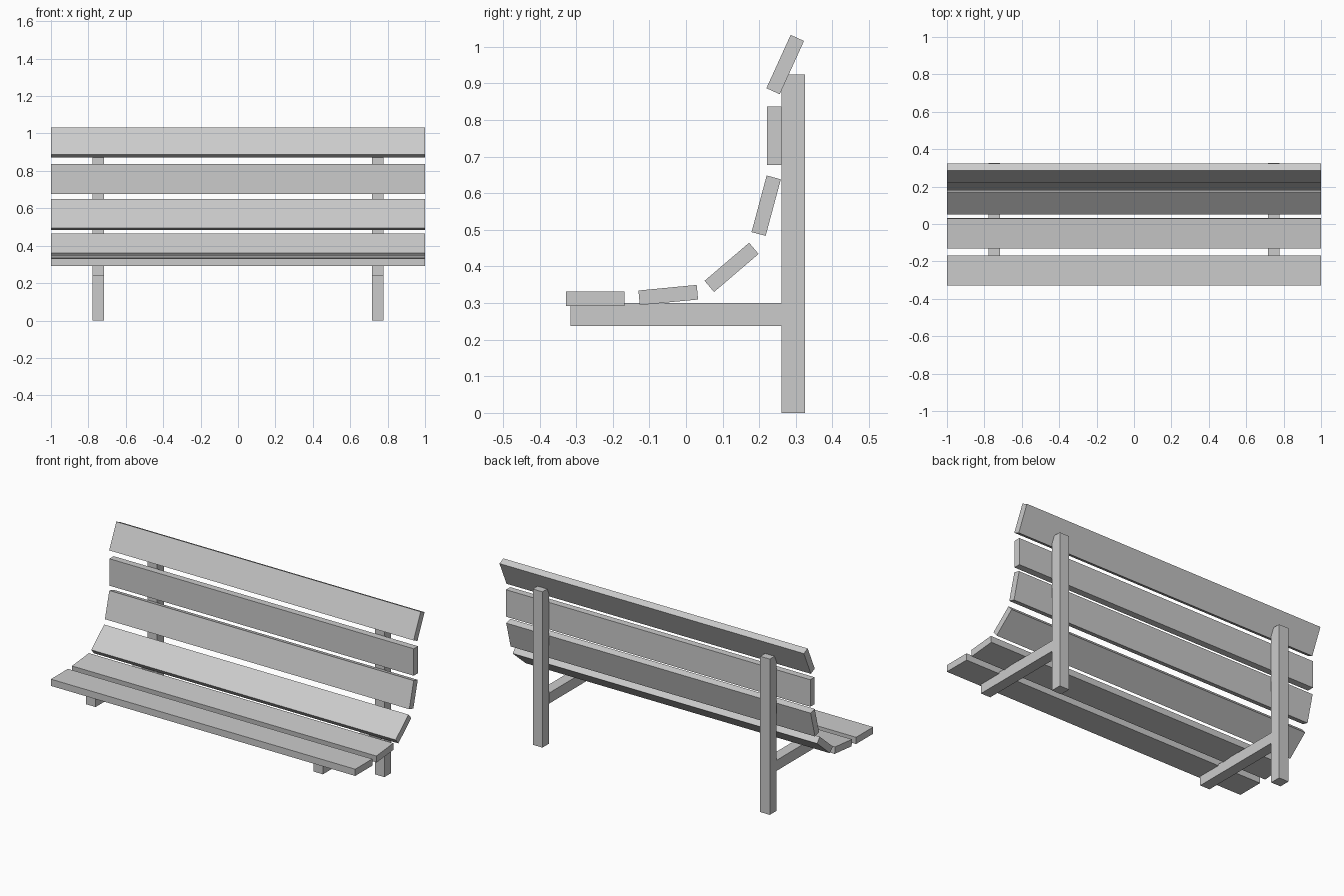
import bpy
from math import radians

if "Cube" in bpy.data.objects:
    bpy.data.objects.remove(bpy.data.objects["Cube"])


def box(name, center, size, tilt=0.0):
    """Box with given full size, tilted about the x axis (degrees)."""
    bpy.ops.mesh.primitive_cube_add(size=1, location=center, rotation=(radians(tilt), 0, 0))
    ob = bpy.context.object
    ob.name = name
    ob.scale = size
    bpy.ops.object.transform_apply(location=False, rotation=True, scale=True)
    return ob


# Planks following the seat-to-back curve: name, y, z, tilt
planks = [
    ("seat_slat_front", -0.248, 0.3115, 0),
    ("seat_slat_rear", -0.0485, 0.322, 5.5),
    ("lower_curve_slat", 0.1245, 0.3975, 40.5),
    ("back_slat_lower", 0.219, 0.566, 75),
    ("back_slat_middle", 0.241, 0.757, 90),
    ("back_slat_top", 0.271, 0.9515, 65.5),
]
for name, y, z, tilt in planks:
    box(name, (0, y, z), (2.0, 0.16, 0.04), tilt)

# Rear posts and the seat arms reaching forward from them
for side, s in (("left", -1), ("right", 1)):
    box(f"{side}_post", (s * 0.747, 0.2935, 0.4625), (0.063, 0.064, 0.925))
    box(f"{side}_seat_arm", (s * 0.747, -0.027, 0.2685), (0.063, 0.576, 0.063))
